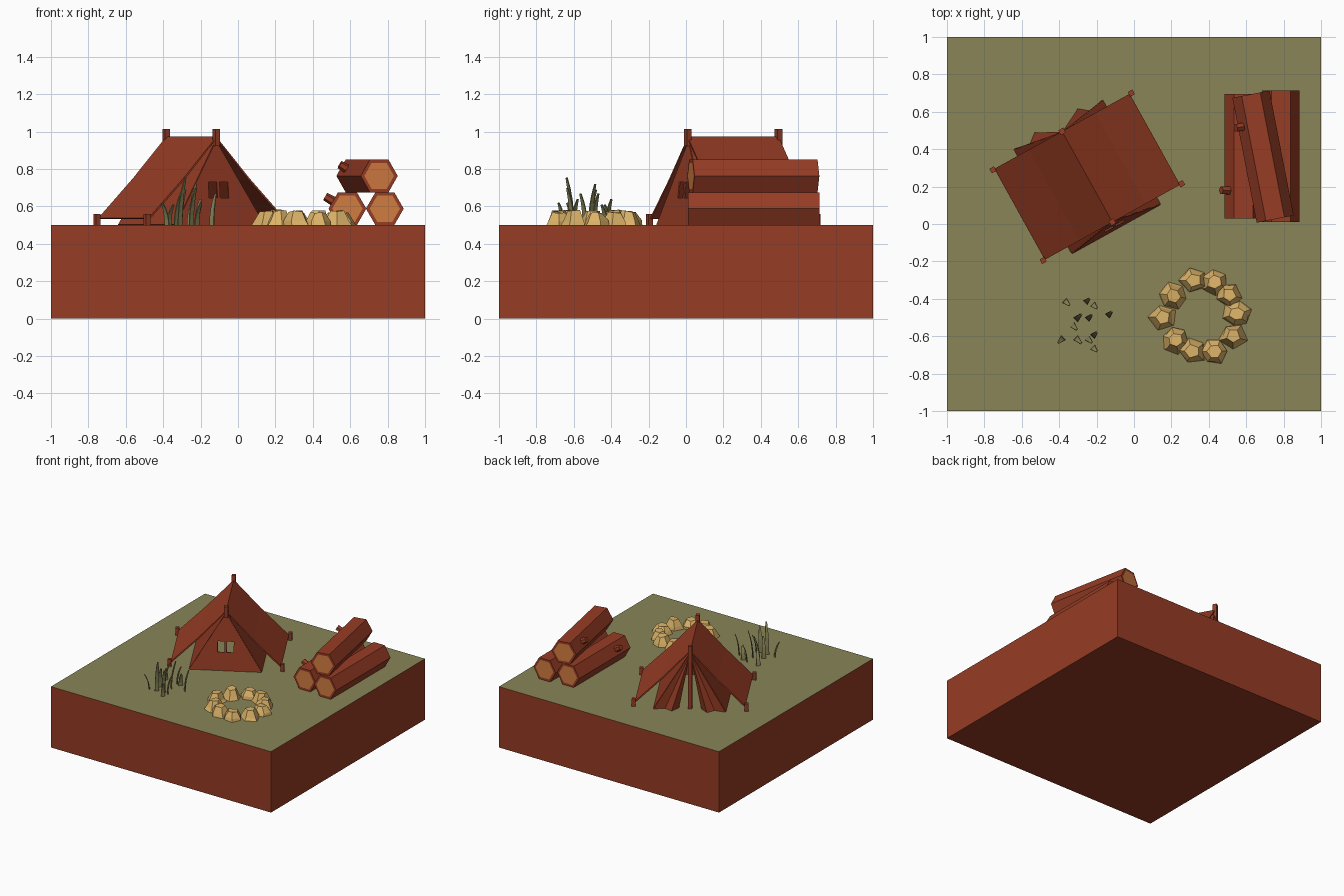
import bpy, bmesh, math, random
from mathutils import Matrix, Vector

if "Cube" in bpy.data.objects:
    bpy.data.objects.remove(bpy.data.objects["Cube"])

random.seed(4)


def material(name, r, g, b):
    m = bpy.data.materials.new(name)
    m.diffuse_color = (r, g, b, 1)
    m.use_nodes = True
    m.node_tree.nodes["Principled BSDF"].inputs["Base Color"].default_value = m.diffuse_color
    return m


RED = material("red brown", .305, .045, .0177)
OLIVE = material("olive green", .250, .235, .097)
WOOD = material("cut wood", .64, .200, .051)
TAN = material("sandy stone", .72, .455, .140)


def finish(bm, name, mats, matrix=None, thick=0):
    bmesh.ops.recalc_face_normals(bm, faces=bm.faces)
    me = bpy.data.meshes.new(name)
    bm.to_mesh(me)
    bm.free()
    for m in mats:
        me.materials.append(m)
    ob = bpy.data.objects.new(name, me)
    bpy.context.collection.objects.link(ob)
    if matrix:
        ob.matrix_world = matrix
    if thick:
        mod = ob.modifiers.new("thickness", 'SOLIDIFY')
        mod.thickness = thick
        mod.offset = 0
    return ob


def box(name, size, centre, mats, matrix=None):
    bm = bmesh.new()
    bmesh.ops.create_cube(bm, size=1, matrix=Matrix.Translation(centre) @ Matrix.Diagonal((*size, 1)))
    if len(mats) > 1:                       # second colour on the upper face
        bm.normal_update()
        for f in bm.faces:
            f.material_index = int(f.normal.z > .9)
    return finish(bm, name, mats, matrix)


def sheet(name, polys, thick, matrix):
    bm = bmesh.new()
    for p in polys:
        bm.faces.new([bm.verts.new(v) for v in p])
    bmesh.ops.remove_doubles(bm, verts=bm.verts, dist=.0005)
    return finish(bm, name, [RED], matrix, thick)


# Ground block with grassy top
box("ground_block", (2, 2, .5), (0, 0, .25), [RED, OLIVE])

# Tent, built in its own turned frame
TENT = Matrix.Translation((-.25, .2525, 0)) @ Matrix.Rotation(math.radians(29), 4, 'Z')
profile = [(-.41, .535), (-.2, .745), (0, .967), (.2, .745), (.41, .535)]
L = .278
sheet("tent_roof", [[(a[0], -L, a[1]), (b[0], -L, b[1]), (b[0], L, b[1]), (a[0], L, a[1])]
                    for a, b in zip(profile, profile[1:])], .01, TENT)
APEX, BASE = .95, .5


def wall(x, z):
    """Point on the sloping front wall."""
    return (x, -.27 - .047 * (APEX - z) / (APEX - BASE), z)


def half(z):
    return .27 * (APEX - z) / (APEX - BASE)


# Front wall with a two-pane window opening
lo, hi, w, bar = .645, .73, .06, .008
cols = [-w, -bar, bar, w]
hl, hh = half(lo), half(hi)
front = [[wall(-.27, BASE), wall(.27, BASE), wall(hl, lo)] + [wall(x, lo) for x in cols[::-1]] + [wall(-hl, lo)],
         [wall(-hh, hi)] + [wall(x, hi) for x in cols] + [wall(hh, hi), wall(0, APEX)]]
for a, b, c, d in ((-hl, -w, -w, -hh), (-bar, bar, bar, -bar), (w, hl, hh, w)):
    front.append([wall(a, lo), wall(b, lo), wall(c, hi), wall(d, hi)])
sheet("tent_front_wall", front, .008, TENT)

# Sloping inner sides and folded door flaps at the back
for s, side in ((-1, "left"), (1, "right")):
    sheet("tent_inner_wall_" + side, [[(0, -.27, APEX), (s * .27, -.317, BASE),
                                       (s * .27, .317, BASE), (0, .27, APEX)]], .006, TENT)
    foot = [(.27, .317), (.185, .297), (.132, .34), (.085, .275)]
    sheet("door_flap_" + side, [[(0, .272, APEX), (s * a[0], a[1], BASE), (s * b[0], b[1], BASE)]
                                for a, b in zip(foot, foot[1:])], .006, TENT)

# Ridge poles and corner pegs
for y, end in ((-.277, "front"), (.277, "back")):
    if end == "front":
        box("ridge_pole_front", (.03, .03, .09), (0, y, .968), [RED], TENT)
    else:
        box("ridge_pole_back", (.03, .03, .513), (0, y, .7565), [RED], TENT)
    for x in (-.423, .423):
        box("tent_peg", (.028, .028, .06), (x, y, .53), [RED], TENT)


# Hexagonal logs with pale cut ends
def log(name, centre, length, turn=0):
    m = Matrix.Translation(centre) @ Matrix.Rotation(turn, 4, 'Z') @ Matrix.Rotation(math.pi / 2, 4, 'X')
    bm = bmesh.new()
    ring = [[bm.verts.new((.101 * math.cos(i * math.pi / 3), .101 * math.sin(i * math.pi / 3), z))
             for i in range(6)] for z in (-length / 2, length / 2)]
    for i in range(6):
        j = (i + 1) % 6
        bm.faces.new((ring[0][i], ring[0][j], ring[1][j], ring[1][i]))
    ends = [bm.faces.new(r) for r in ring]
    bmesh.ops.recalc_face_normals(bm, faces=bm.faces)
    bmesh.ops.inset_individual(bm, faces=ends, thickness=.02)
    for f in ends:
        f.material_index = 1
    return finish(bm, name, [RED, WOOD], m)


def knot(start, direction):
    bm = bmesh.new()
    d = Vector(direction).normalized()
    m = Matrix.Translation(Vector(start) + d * .02) @ d.to_track_quat('Z', 'Y').to_matrix().to_4x4()
    bmesh.ops.create_cone(bm, cap_ends=True, segments=6, radius1=.025, radius2=.022, depth=.05)
    finish(bm, "log_knot", [RED], m)


log("log_right", (.785, .3625, .5875), .705)
log("log_left", (.585, .3625, .5875), .665)
log("log_top", (.69, .36, .7625), .68, math.radians(11))
knot((.505, .18, .63), (-.87, 0, .5))
knot((.582, .52, .80), (-.85, -.16, .5))

# Ring of rough fire stones
stones = [(.32, -.30), (.43, -.31), (.51, -.38), (.55, -.48), (.53, -.60), (.43, -.68),
          (.31, -.68), (.22, -.62), (.155, -.50), (.21, -.385)]
for k, (x, y) in enumerate(stones):
    bm = bmesh.new()
    n = 5 + k % 2
    h = random.uniform(.062, .082)
    spin = random.uniform(0, 6.28)
    rings = []
    for r, z in ((.074, 0), (.064, .025), (.038, h)):
        rings.append([bm.verts.new((r * random.uniform(.85, 1.15) * math.cos(spin + i * math.tau / n),
                                    r * random.uniform(.85, 1.1) * math.sin(spin + i * math.tau / n),
                                    z + (random.uniform(-.008, .003) if z else 0))) for i in range(n)])
    for a, b in zip(rings, rings[1:]):
        for i in range(n):
            j = (i + 1) % n
            bm.faces.new((a[i], a[j], b[j], b[i]))
    bm.faces.new(rings[0])
    bm.faces.new(rings[-1])
    finish(bm, "fire_stone", [TAN], Matrix.Translation((x, y, .5)))

# Curved grass blades: x, y, height, bend, facing
blades = [(-.37, -.41, .11, -.035, 0), (-.26, -.42, .14, .03, 1), (-.22, -.43, .11, .03, 0),
          (-.31, -.51, .19, .04, 1), (-.33, -.54, .17, -.035, 0), (-.25, -.51, .22, .035, 1),
          (-.14, -.49, .17, .03, 1), (-.38, -.61, .12, -.035, 1), (-.31, -.61, .255, .04, 0),
          (-.25, -.61, .20, .035, 0), (-.22, -.60, .14, .03, 1), (-.22, -.66, .12, -.03, 0)]
for x, y, h, bend, facing in blades:
    bm = bmesh.new()
    prev = None
    for i in range(5):
        t = i / 4
        wid = .016 * (1 - .65 * t ** 2)
        row = [bm.verts.new((s * wid, bend * t * t, h * (t - .08 * t * t) / .92 - .002)) for s in (-1, 1)]
        if prev:
            bm.faces.new((prev[0], prev[1], row[1], row[0]))
        prev = row
    turn = math.radians(-45 if facing else 45 + (180 if bend > 0 else 0))
    finish(bm, "grass_blade", [OLIVE], Matrix.Translation((x, y, .5)) @ Matrix.Rotation(turn, 4, 'Z'), .006)
